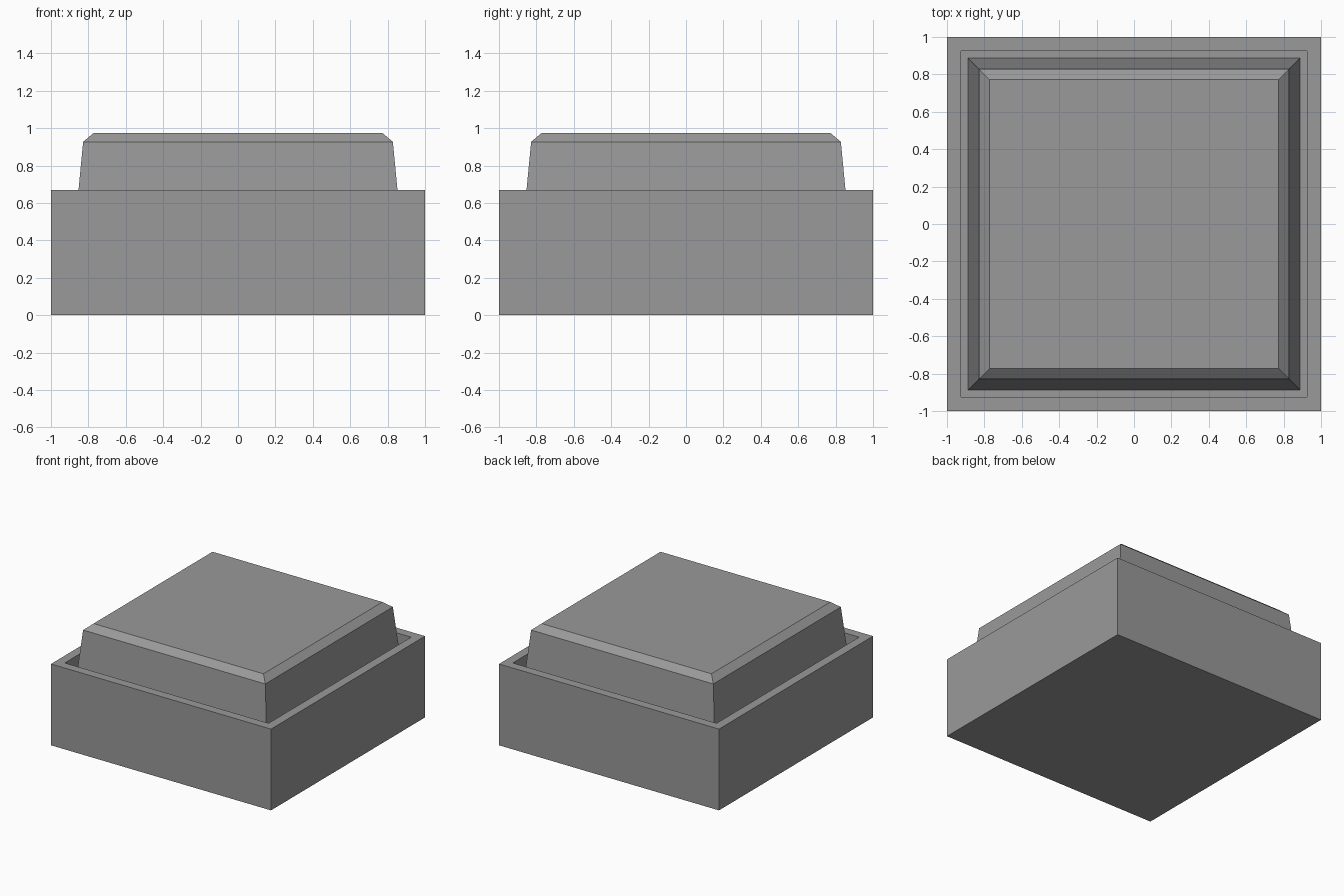
import bpy, bmesh

if "Cube" in bpy.data.objects:
    bpy.data.objects.remove(bpy.data.objects["Cube"])

# Dark grey plastic shared by both parts
grey = bpy.data.materials.new("dark_grey")
grey.diffuse_color = (0.32, 0.32, 0.32, 1.0)
grey.use_nodes = True
grey.node_tree.nodes["Principled BSDF"].inputs["Base Color"].default_value = grey.diffuse_color


def square_loft(name, rings, cap_start=False, cap_end=False):
    """Skin a stack of centred squares given as (half_width, z)."""
    bm = bmesh.new()
    loops = [[bm.verts.new((sx * h, sy * h, z))
              for sx, sy in ((-1, -1), (1, -1), (1, 1), (-1, 1))]
             for h, z in rings]
    for a, b in zip(loops, loops[1:]):
        for i in range(4):
            j = (i + 1) % 4
            bm.faces.new((a[i], a[j], b[j], b[i]))
    if cap_start:
        bm.faces.new(loops[0][::-1])
    if cap_end:
        bm.faces.new(loops[-1])
    mesh = bpy.data.meshes.new(name)
    bm.to_mesh(mesh)
    bm.free()
    mesh.materials.append(grey)
    obj = bpy.data.objects.new(name, mesh)
    bpy.context.collection.objects.link(obj)
    return obj


FLOOR = 0.30    # bottom of the gap around the button
FOOT = 0.888    # half width of the button where it meets that floor

# Housing: solid base, thin rim, recess wall and floor up to the button
square_loft("housing",
            [(1.0, 0.0), (1.0, 0.668), (0.926, 0.668), (0.926, FLOOR), (FOOT, FLOOR)],
            cap_start=True)

# Button: tapered sides, chamfered top edge
square_loft("button",
            [(FOOT, FLOOR), (0.828, 0.927), (0.772, 0.974)],
            cap_end=True)
